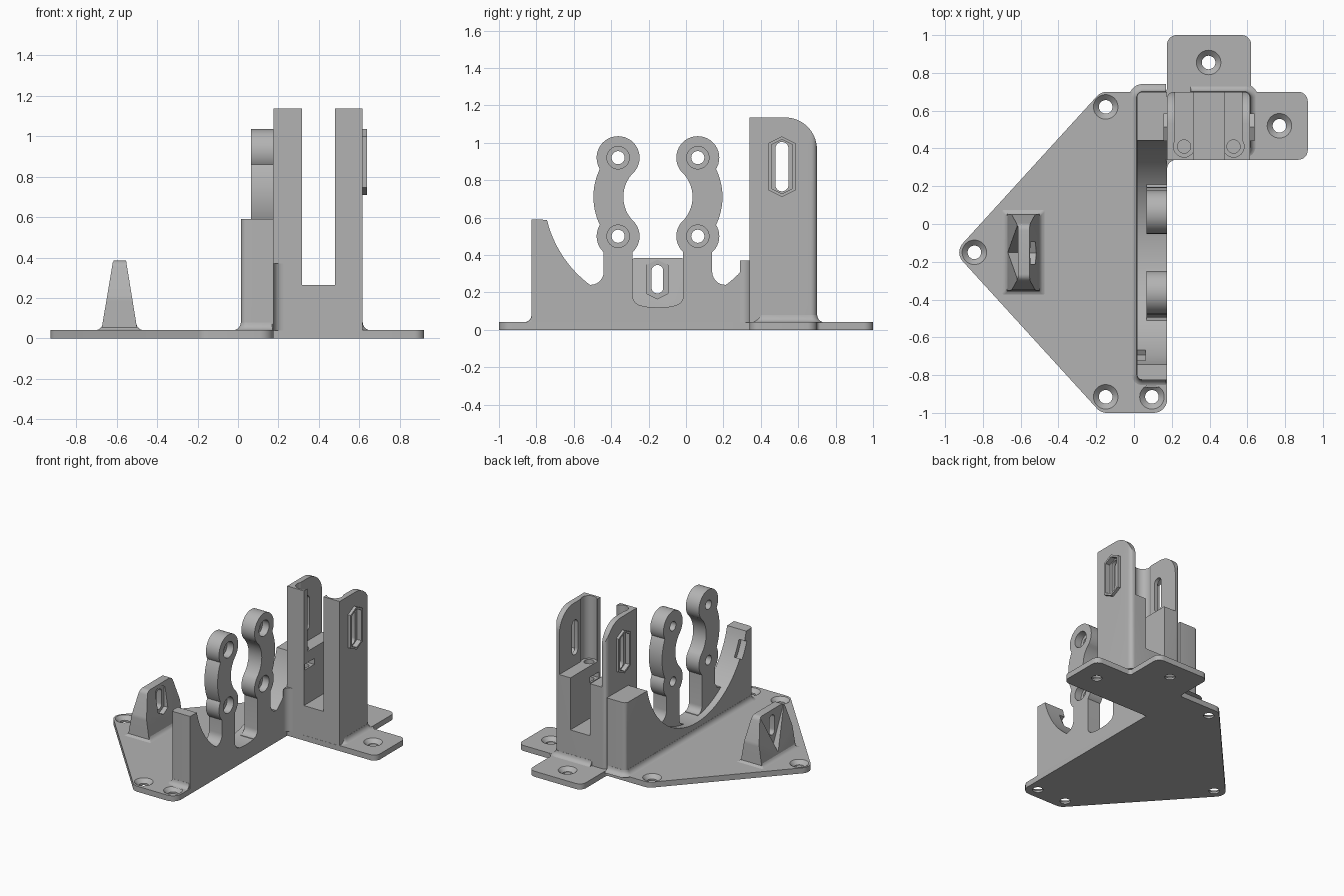
import bpy, bmesh, math
from mathutils import Vector

if "Cube" in bpy.data.objects:
    bpy.data.objects.remove(bpy.data.objects["Cube"])

grey = bpy.data.materials.new("plain grey")
grey.use_nodes = True
grey.diffuse_color = (0.45, 0.45, 0.45, 1)
grey.node_tree.nodes["Principled BSDF"].inputs["Base Color"].default_value = grey.diffuse_color


def make(name, bm):
    bmesh.ops.recalc_face_normals(bm, faces=bm.faces)
    mesh = bpy.data.meshes.new(name)
    bm.to_mesh(mesh)
    bm.free()
    mesh.materials.append(grey)
    ob = bpy.data.objects.new(name, mesh)
    bpy.context.collection.objects.link(ob)
    return ob


def loft(name, sections):
    """Solid through equal-length rings of points."""
    bm = bmesh.new()
    rings = [[bm.verts.new(p) for p in s] for s in sections]
    n = len(rings[0])
    for a, b in zip(rings, rings[1:]):
        for i in range(n):
            bm.faces.new((a[i], a[(i + 1) % n], b[(i + 1) % n], b[i]))
    bm.faces.new(rings[0])
    bm.faces.new(rings[-1])
    return make(name, bm)


def slab(name, pts, lo, hi, axis="z"):
    """Extrude an outline: (x, y) along z, (y, z) along x."""
    place = (lambda p, d: (p[0], p[1], d)) if axis == "z" else (lambda p, d: (d, p[0], p[1]))
    return loft(name, [[place(p, d) for p in pts] for d in (lo, hi)])


def box(name, x0, x1, y0, y1, z0, z1):
    return slab(name, [(x0, y0), (x1, y0), (x1, y1), (x0, y1)], z0, z1)


def arc(cx, cy, r, a0, a1, n=16):
    return [(cx + r * math.cos(math.radians(a0 + (a1 - a0) * i / n)),
             cy + r * math.sin(math.radians(a0 + (a1 - a0) * i / n))) for i in range(n + 1)]


def circle(cx, cy, r, n=40):
    return arc(cx, cy, r, 0, 360, n)[:-1]


def rounded(corners, n=6):
    """Round each (a, b, radius) corner of an outline."""
    out = []
    for i, (a, b, r) in enumerate(corners):
        p = Vector((a, b))
        if r == 0:
            out.append((a, b))
            continue
        u = (Vector(corners[i - 1][:2]) - p).normalized()
        v = (Vector(corners[(i + 1) % len(corners)][:2]) - p).normalized()
        half = u.angle(v) / 2
        c = p + (u + v).normalized() * r / math.sin(half)
        d0 = p + u * r / math.tan(half) - c
        d1 = p + v * r / math.tan(half) - c
        for k in range(n + 1):
            d = d0.lerp(d1, k / n).normalized() * r
            out.append(tuple(c + d))
    return out


def boolean(ob, others, op="DIFFERENCE"):
    for c in others:
        m = ob.modifiers.new(c.name, "BOOLEAN")
        m.operation, m.object, m.solver = op, c, "EXACT"
    bpy.context.view_layer.update()
    dg = bpy.context.evaluated_depsgraph_get()
    mesh = bpy.data.meshes.new_from_object(ob.evaluated_get(dg))
    ob.modifiers.clear()
    ob.data = mesh
    for c in others:
        bpy.data.objects.remove(c)
    return ob


def skirt(name, x0, x1, y0, y1, r=0.04, n=5):
    """Concave fillet around the foot of an upright."""
    rings = []
    for i in range(n + 1):
        a = math.radians(90 * i / n)
        d, z = r * (1 - math.sin(a)) + 0.001, 0.04 + r * (1 - math.cos(a))
        rings.append([(x, y, z) for x, y in rounded(
            [(x0 - d, y0 - d, .03 + d), (x1, y0 - d, .005), (x1, y1 + d, .005), (x0 - d, y1 + d, .03 + d)])])
    return loft(name, rings)


def hexagon(cy, cz, w, h):
    s = w * 0.5
    return [(cy - w, cz - h + s), (cy, cz - h), (cy + w, cz - h + s),
            (cy + w, cz + h - s), (cy, cz + h), (cy - w, cz + h - s)]


def long_slot(cy, cz, r, h):
    return arc(cy, cz + h - r, r, 0, 180) + arc(cy, cz - h + r, r, 180, 360)


# Base plate with two tabs and countersunk screw holes
base = slab("base_plate", rounded([
    (-.95, -.15, .07), (-.175, -1, .07), (.175, -1, .07), (.175, .34, 0), (.92, .34, .05),
    (.92, .70, .05), (.62, .70, .02), (.62, 1, .05), (.175, 1, .05), (.175, .70, .02),
    (-.175, .70, .07)]), 0, .042)
cuts = []
for x, y in [(-.15, .62), (.395, .855), (.77, .52), (-.845, -.15), (-.15, -.915), (.095, -.915)]:
    rings = [[(px, py, z) for px, py in circle(x, y, r)]
             for z, r in ((-.02, .036), (.014, .036), (.043, .066), (.06, .066))]
    cuts.append(loft("screw_cutter", rings))
boolean(base, cuts)

# Side wall with a large circular cradle
CY = -.15
wall = slab("cradle_wall", [(-.825, .02), (.70, .02), (.70, .59)]
            + arc(CY, .73, .61, -13.5, -166.5, 48) + [(-.825, .59)], .015, .175, "x")
edge = [e for e in wall.data.edges if all(
    wall.data.vertices[v].co.x < .02 and abs(wall.data.vertices[v].co.y + .06) > .75 for v in e.vertices)]
bm = bmesh.new()
bm.from_mesh(wall.data)
ends = [e for e in bm.edges if all(v.co.x < .02 and (v.co.y < -.82 or v.co.y > .69) for v in e.verts)]
bmesh.ops.bevel(bm, geom=ends, offset=.03, segments=5, affect="EDGES", profile=.5)
bm.to_mesh(wall.data)
bm.free()
# Shallow retaining groove along the cradle
groove = slab("groove_cutter", arc(CY, .73, .64, -160, -148) + arc(CY, .73, .55, -148, -160), .0, .062, "x")
boolean(wall, [groove])
skirt("wall_foot", .015, .17, -.825, .70)

# Two curved posts with screw eyes, mirrored about the cradle centre
for side, label in ((-1, "front"), (1, "rear")):
    eyes = [(CY + side * .213, z) for z in (.50, .92)]
    post = slab(label + "_post", arc(CY, .71, .345, -38, 38) + arc(CY, .71, .185, 48, -48), .065, .175, "x")
    if side < 0:
        for v in post.data.vertices:
            v.co.y = 2 * CY - v.co.y
        post.data.flip_normals()
    inner, outer = CY + side * .135, CY + side * .29
    # Stem flares into the wall through rounded roots
    flare = [(outer + side * (.07 - .07 * math.cos(math.radians(a))), .31 - .07 * math.sin(math.radians(a)))
             for a in range(0, 91, 15)]
    root = [(inner - side * (.05 - .05 * math.cos(math.radians(a))), .18 - .05 * math.sin(math.radians(a)))
            for a in range(0, 91, 15)]
    stem = slab("stem", [(inner, .45), (outer, .45)] + flare
                + [(outer + side * .09, .1), (inner - side * .05, .1)] + root[::-1], .065, .175, "x")
    boolean(post, [stem] + [slab("eye", circle(y, z, .115), .065, .175, "x") for y, z in eyes], "UNION")
    holes = []
    for y, z in eyes:
        holes.append(slab("hole_cutter", circle(y, z, .035), 0, .25, "x"))
        holes.append(slab("counterbore_cutter", circle(y, z, .06), .12, .25, "x"))
    boolean(post, holes)

# Tower: side profile rounded at the top rear, rear corners rounded in plan
tower = slab("tower", [(.34, .02), (.70, .02)] + arc(.53, .965, .17, 0, 90) + [(.34, 1.135)], .175, .615, "x")
plan = slab("plan", rounded([(.175, .33, 0), (.615, .33, 0), (.615, .70, .035), (.175, .70, .035)]), 0, 1.2)
boolean(tower, [plan], "INTERSECT")
SY, SZ = .513, .872
boolean(tower, [slab("boss", hexagon(SY, SZ, .073, .162), lo, lo + .03, "x") for lo in (.155, .607)], "UNION")
cuts = [box("gap_cutter", .315, .48, .2, .8, .265, 1.3),
        box("cavity_cutter", .217, .573, .40, .8, .66, 1.3),
        box("nut_cutter", .215, .575, .355, .465, .53, .575),
        slab("slot_cutter", long_slot(SY, SZ, .035, .132), 0, .8, "x")]
for x in (.265, .527):
    cuts.append(slab("access_cutter", circle(x, .41, .056), .66, 1.3))
    cuts.append(slab("screw_cutter", circle(x, .41, .035), .40, .8))
for lo in (.1, .6):
    cuts.append(slab("recess_cutter", hexagon(SY, SZ, .057, .145), lo, lo + .09, "x"))
boolean(tower, cuts)
foot = skirt("tower_foot", -.615, -.30, .38, .70)
for v in foot.data.vertices:
    v.co.x *= -1
foot.data.flip_normals()

# Concave corner fillet where the tower meets the wall
slab("corner_fillet", [(.17, .345), (.225, .34)] + arc(.225, .29, .05, 90, 180, 8), .04, .37)

# Tapered sensor bracket with rounded top corners
bracket = loft("bracket", [[(x, y, z) for x, z in (
    (-.675, .02), (-.497, .02), (-.497, .04), (-.553, .385), (-.617, .385), (-.675, .04))]
    for y in (-.355, .055)])
side_shape = slab("side_shape", rounded(
    [(-.355, 0, 0), (.055, 0, 0), (.05, .2, .1), (-.005, .385, .04), (-.295, .385, .04), (-.35, .2, .1)]),
    -.8, -.4, "x")
boolean(bracket, [side_shape], "INTERSECT")
boolean(bracket, [slab("slot_cutter", long_slot(CY - .003, .27, .031, .076), -.8, -.4, "x"),
                  slab("hex_cutter", hexagon(CY - .003, .27, .058, .105), -.555, -.4, "x"),
                  slab("wedge_cutter", [(CY, .08), (CY + .15, .40), (CY - .15, .40)], -.8, -.615, "x")])
loft("bracket_foot", [[(x, y, z) for x, y in rounded([
    (-.668 - d, -.345 - d, .01), (-.503 + d, -.345 - d, .01), (-.503 + d, .045 + d, .01), (-.668 - d, .045 + d, .01)])]
    for d, z in ((.035, .04), (.018, .046), (.007, .056), (0, .072))])

# Smooth the curved faces and keep the edges crisp
bpy.ops.object.select_all(action="DESELECT")
for ob in bpy.context.scene.objects:
    if ob.type == "MESH" and ob.data.materials and ob.data.materials[0] == grey:
        ob.select_set(True)
        bpy.context.view_layer.objects.active = ob
bpy.ops.object.shade_smooth_by_angle(angle=math.radians(30))
